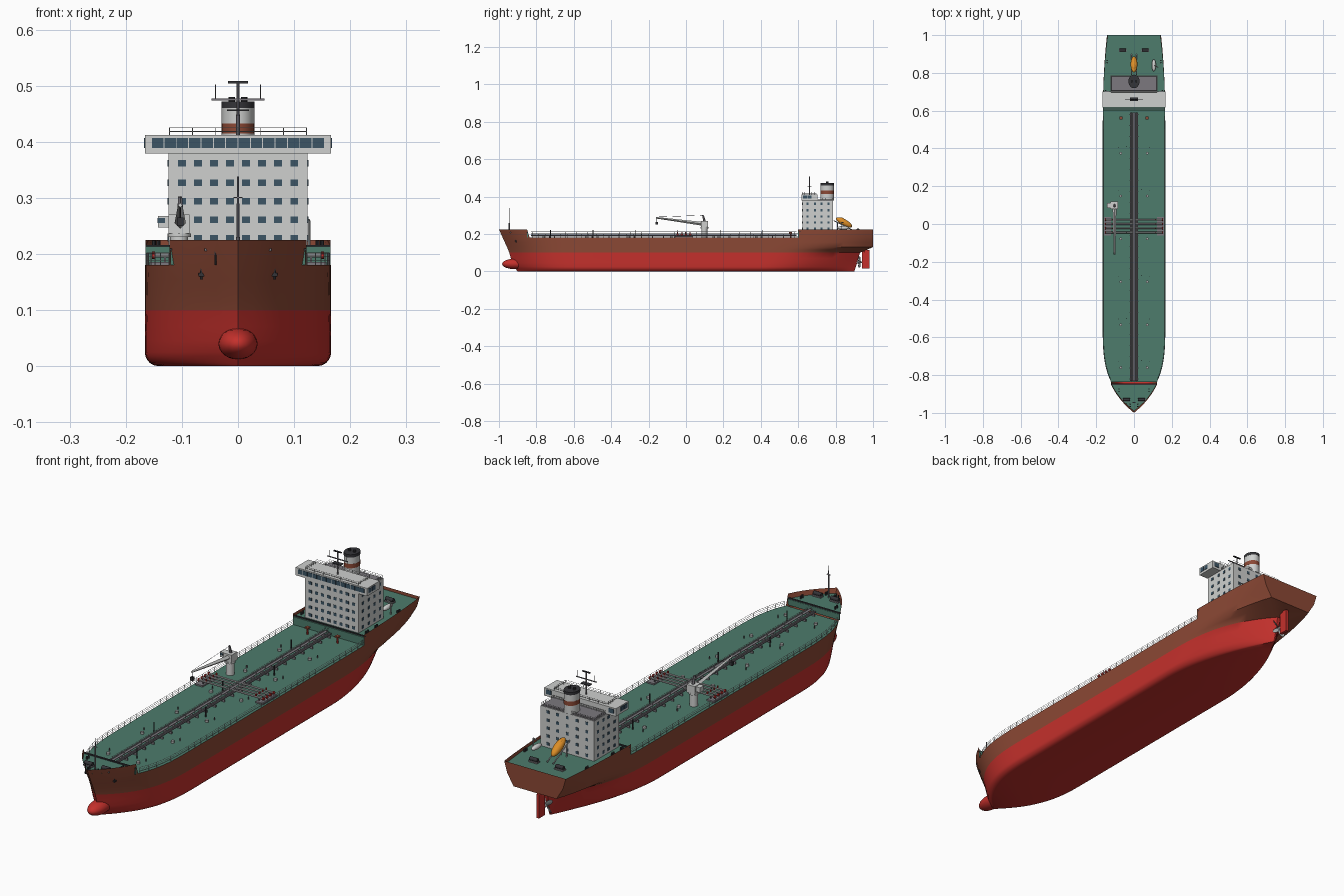
import bpy, bmesh, math
from mathutils import Vector, Matrix

cube = bpy.data.objects.get("Cube")
if cube:
    bpy.data.objects.remove(cube)


def material(name, r, g, b):
    m = bpy.data.materials.new(name)
    m.use_nodes = True
    m.diffuse_color = (r, g, b, 1)
    m.node_tree.nodes["Principled BSDF"].inputs["Base Color"].default_value = (r, g, b, 1)
    return m


RED, BROWN, GREEN, WHITE, GREY, DARK, GLASS, ORANGE, STEEL = range(9)
MATS = [material("antifouling red", .55, .03, .025), material("hull brown", .26, .065, .035),
        material("deck green", .075, .2, .15), material("house white", .62, .63, .62),
        material("pipe grey", .2, .19, .21), material("dark gear", .035, .035, .04),
        material("window blue", .045, .09, .13), material("lifeboat orange", .72, .27, .02),
        material("light steel", .42, .43, .43)]


def finish(name, bm, angle=35):
    bmesh.ops.recalc_face_normals(bm, faces=bm.faces)
    me = bpy.data.meshes.new(name)
    bm.to_mesh(me)
    bm.free()
    for m in MATS:
        me.materials.append(m)
    ob = bpy.data.objects.new(name, me)
    bpy.context.collection.objects.link(ob)
    bpy.ops.object.select_all(action='DESELECT')
    ob.select_set(True)
    bpy.context.view_layer.objects.active = ob
    bpy.ops.object.shade_smooth_by_angle(angle=math.radians(angle))
    return ob


def paint(verts, mat):
    for v in verts:
        for f in v.link_faces:
            f.material_index = mat


def box(bm, lo, hi, mat):
    lo, hi = Vector(lo), Vector(hi)
    m = Matrix.Translation((lo + hi) / 2) @ Matrix.Diagonal((*(hi - lo), 1))
    paint(bmesh.ops.create_cube(bm, size=1, matrix=m)["verts"], mat)


def tube(bm, a, b, r, mat, sides=8, r2=None):
    a, b = Vector(a), Vector(b)
    d = b - a
    m = Matrix.Translation((a + b) / 2) @ d.to_track_quat('Z', 'Y').to_matrix().to_4x4()
    paint(bmesh.ops.create_cone(bm, cap_ends=True, segments=sides, radius1=r,
                                radius2=r if r2 is None else r2, depth=d.length, matrix=m)["verts"], mat)


def ball(bm, c, size, mat, tilt=0):
    m = Matrix.Translation(c) @ Matrix.Rotation(tilt, 4, 'X') @ Matrix.Diagonal((*size, 1))
    paint(bmesh.ops.create_uvsphere(bm, u_segments=20, v_segments=12, radius=1, matrix=m)["verts"], mat)


# Hull form: height, stem y, bow fullness, stern y, stern width, stern fullness
FORM = [(0, -.90, 3, .90, .02, 1.8), (.03, -.925, 3.1, .91, .02, 2.2), (.1, -.945, 3.4, .93, .05, 3),
        (.13, -.957, 3.5, 1, .6, 3), (.18, -.98, 3.7, 1, .78, 3), (.225, -1, 3.7, 1, .86, 3)]
BEAM, BILGE, DECK, TOP = .166, .025, .18, .225


def hull_point(s, z):
    for a, b in zip(FORM, FORM[1:]):
        if z <= b[0]:
            break
    t = (z - a[0]) / (b[0] - a[0])
    stem, bow, stern, width, full = (p + (q - p) * t for p, q in zip(a[1:], b[1:]))
    k, y = 1, s
    if s < -.5:
        u = (s + 1) / .5
        k, y = 1 - (1 - u) ** bow, stem + (-.5 - stem) * u
    elif s > .4:
        v = (s - .4) / .6
        k, y = 1 - (1 - width) * v ** full, .4 + (stern - .4) * v
    inset = BILGE - math.sqrt(BILGE ** 2 - max(0, BILGE - z) ** 2)
    return Vector((k * (BEAM - inset), y, z))


BOW = [-1 + .025 * i for i in range(21)]
STERN = [.4 + .04 * i for i in range(16)]
STATIONS = BOW + [-.2, .1] + STERN
LEVELS = [0, .002, .006, .012, .018, .025, .045, .07, .1, .115, .13, .155, DECK, TOP]

# Hull shell with raised bulwarks at both ends
bm = bmesh.new()
flip = Vector((-1, 1, 1))
grid = {}
for side in (1, -1):
    for i, s in enumerate(STATIONS):
        for j, z in enumerate(LEVELS):
            p = hull_point(s, z)
            grid[side, i, j] = bm.verts.new(p * flip if side < 0 else p)
last = len(STATIONS) - 1
for j in range(len(LEVELS) - 1):
    quads = []
    for i in range(last):
        raised = STATIONS[i + 1] < -.849 or STATIONS[i] > .599
        if LEVELS[j] < DECK or raised:
            for d in (1, -1):
                quads.append([grid[d, i, j], grid[d, i + 1, j], grid[d, i + 1, j + 1], grid[d, i, j + 1]])
    quads.append([grid[1, last, j], grid[-1, last, j], grid[-1, last, j + 1], grid[1, last, j + 1]])
    for q in quads:
        bm.faces.new(q).material_index = RED if LEVELS[j] < .0999 else BROWN
for i in range(last):
    bm.faces.new([grid[1, i, 0], grid[1, i + 1, 0], grid[-1, i + 1, 0], grid[-1, i, 0]]).material_index = RED
bmesh.ops.remove_doubles(bm, verts=bm.verts, dist=.0002)
bmesh.ops.delete(bm, geom=[v for v in bm.verts if not v.link_faces], context='VERTS')
finish("hull", bm, 40)


# Decks follow the hull outline
def deck(name, z, first, end):
    bm = bmesh.new()
    rows = []
    for s in STATIONS:
        if first - .001 <= s <= end + .001:
            p = hull_point(s, z)
            rows.append((bm.verts.new(p), bm.verts.new(p * flip)))
    for a, b in zip(rows, rows[1:]):
        bm.faces.new([a[0], b[0], b[1], a[1]]).material_index = GREEN
    bmesh.ops.remove_doubles(bm, verts=bm.verts, dist=.0002)
    finish(name, bm)


deck("main_deck", DECK, -.85, .6)
deck("forecastle_deck", .205, -1, -.85)
deck("poop_deck", .212, .6, 1)
bm = bmesh.new()
box(bm, (-.12, -.85, DECK), (.12, -.845, .206), GREEN)
box(bm, (-.122, -.852, .206), (.122, -.845, .21), DARK)
box(bm, (-.165, .599, DECK), (.165, .603, .213), GREEN)
box(bm, (-.165, .606, .212), (.165, .612, .216), DARK)
finish("deck_breaks", bm)

# Bulb, rudder, propeller and anchors
bm = bmesh.new()
ball(bm, (0, -.915, .04), (.035, .068, .028), RED)
finish("bulbous_bow", bm, 60)
bm = bmesh.new()
box(bm, (-.006, .942, .016), (.006, .982, .115), RED)
tube(bm, (0, .955, .1), (0, .955, .14), .007, RED)
finish("rudder", bm)
bm = bmesh.new()
tube(bm, (0, .895, .05), (0, .94, .05), .009, STEEL, 12, .004)
for k in range(4):
    a = math.radians(45 + 90 * k)
    m = (Matrix.Translation((0, .927, .05)) @ Matrix.Rotation(a, 4, 'Y') @ Matrix.Translation((0, 0, .02))
         @ Matrix.Rotation(.6, 4, 'Z') @ Matrix.Diagonal((.011, .002, .02, 1)))
    paint(bmesh.ops.create_uvsphere(bm, u_segments=10, v_segments=6, radius=1, matrix=m)["verts"], STEEL)
finish("propeller", bm)
bm = bmesh.new()
for d in (1, -1):
    p = hull_point(-.937, .165)
    tube(bm, (d * p.x, p.y, .175), (d * p.x, p.y + .006, .155), .003, DARK)
    box(bm, (d * p.x - .006, p.y - .002, .16), (d * p.x + .006, p.y + .008, .166), DARK)
finish("anchors", bm)

# Edge railings
bm = bmesh.new()
for d in (1, -1):
    pts = [hull_point(-.84 + .04 * i, DECK) for i in range(37)]
    pts = [Vector((d * (p.x - .003), p.y, p.z)) for p in pts]
    for p in pts:
        tube(bm, p, p + Vector((0, 0, .022)), .0009, STEEL, 4)
    for a, b in zip(pts, pts[1:]):
        for h in (.008, .015, .022):
            tube(bm, a + Vector((0, 0, h)), b + Vector((0, 0, h)), .0007, STEEL, 4)
finish("deck_railings", bm)

# Centre pipe rack with walkway
bm = bmesh.new()
for x in (-.018, -.01, .01, .018):
    tube(bm, (x, -.83, .194), (x, .59, .194), .0035, GREY)
box(bm, (-.006, -.83, .2), (.006, .59, .202), GREY)
for i in range(25):
    y = -.82 + .0583 * i
    box(bm, (-.023, y - .002, DECK), (.023, y + .002, .19), GREY)
    for x in (-.006, .006):
        tube(bm, (x, y, .19), (x, y, .212), .0008, STEEL, 4)
for x in (-.006, .006):
    tube(bm, (x, -.83, .212), (x, .59, .212), .0008, STEEL, 4)
finish("pipe_rack", bm)

# Cross manifold with valves and drip trays
bm = bmesh.new()
for y in (-.045, -.022, 0, .022):
    tube(bm, (-.148, y, .198), (.148, y, .198), .004, STEEL)
    for d in (1, -1):
        tube(bm, (d * .148, y, .198), (d * .153, y, .198), .0065, RED, 10)
        tube(bm, (d * .115, y, .198), (d * .115, y, .21), .003, RED)
        box(bm, (d * .13 - .002, y - .003, DECK), (d * .13 + .002, y + .003, .195), GREY)
for d in (1, -1):
    box(bm, (d * .14 - .018, -.06, DECK), (d * .14 + .018, .037, .186), GREY)
finish("cargo_manifold", bm)

# Tank hatches, vents and light posts
bm = bmesh.new()
for k in range(6):
    y = .375 - .227 * k
    for x in (-.07, .07):
        tube(bm, (x, y, DECK), (x, y, .189), .007, STEEL, 12)
        tube(bm, (x * 1.2, y + .03, DECK), (x * 1.2, y + .03, .192), .002, GREY, 6)
    x = -.04 if k % 2 else .04
    tube(bm, (x, y + .035 - .227, DECK), (x, y + .035 - .227, .222), .0022, DARK, 6)
    tube(bm, (-x, y + .035, DECK), (-x, y + .035, .222), .0022, DARK, 6)
for x in (-.07, .07):
    tube(bm, (x, .56, DECK), (x, .56, .208), .004, RED)
    box(bm, (x - .008, .552, .204), (x + .008, .568, .21), BROWN)
finish("deck_fittings", bm)

# Deck crane
bm = bmesh.new()
tube(bm, (-.105, .098, DECK), (-.105, .098, .236), .016, WHITE, 16)
tube(bm, (-.105, .098, .23), (-.105, .098, .237), .021, WHITE, 16)
box(bm, (-.124, .08, .237), (-.086, .118, .27), WHITE)
box(bm, (-.143, .085, .247), (-.122, .112, .268), WHITE)
box(bm, (-.1435, .0845, .255), (-.13, .09, .264), GLASS)
tube(bm, (-.103, .085, .255), (-.103, -.16, .287), .01, WHITE, 4, .004)
tube(bm, (-.103, .1, .265), (-.103, .09, .302), .007, GREY, 6, .004)
tube(bm, (-.103, .09, .3), (-.103, -.158, .291), .0008, DARK, 4)
tube(bm, (-.103, -.156, .29), (-.103, -.156, .262), .001, DARK, 4)
box(bm, (-.109, -.162, .25), (-.097, -.15, .265), DARK)
finish("deck_crane", bm)

# Accommodation block, bridge and windows
bm = bmesh.new()
box(bm, (-.124, .622, .21), (.124, .785, .38), WHITE)
box(bm, (-.122, .703, .38), (.122, .783, .382), GREY)
box(bm, (-.166, .618, .379), (.166, .702, .412), WHITE)
for z in (.228, .261, .294, .327, .362):
    for k in range(8):
        x = -.1 + .0286 * k
        box(bm, (x - .007, .6205, z - .006), (x + .007, .623, z + .006), GLASS)
    for x in (-.09, -.045, 0, .045, .09):
        box(bm, (x - .006, .784, z - .006), (x + .006, .7865, z + .006), GLASS)
    for y in (.65, .69, .725, .762):
        for d in (1, -1):
            box(bm, (d * .124 - .0015, y - .006, z - .006), (d * .124 + .0015, y + .006, z + .006), GLASS)
for k in range(14):
    x = -.143 + .022 * k
    box(bm, (x - .0102, .6165, .389), (x + .0102, .619, .407), GLASS)
for d in (1, -1):
    for y in (.636, .66):
        box(bm, (d * .166 - .0015, y - .01, .389), (d * .166 + .0015, y + .01, .407), GLASS)
    box(bm, (d * .145 - .012, .701, .389), (d * .145 + .012, .7035, .407), GLASS)
finish("accommodation_block", bm)


# Roof railings
def rail_loop(bm, x, y0, y1, z, h):
    c = [(-x, y0), (x, y0), (x, y1), (-x, y1)]
    for (ax, ay), (bx, by) in zip(c, c[1:] + c[:1]):
        for k in (.5, 1):
            tube(bm, (ax, ay, z + h * k), (bx, by, z + h * k), .0007, STEEL, 4)
        for k in range(6):
            px, py = ax + (bx - ax) * k / 6, ay + (by - ay) * k / 6
            tube(bm, (px, py, z), (px, py, z + h), .0007, STEEL, 4)


bm = bmesh.new()
rail_loop(bm, .122, .622, .698, .412, .013)
rail_loop(bm, .121, .706, .782, .38, .013)
finish("roof_railings", bm)

# Banded funnel
bm = bmesh.new()
for z0, z1, r, mat in ((.38, .415, 1, WHITE), (.415, .433, 1.01, BROWN), (.433, .46, 1, WHITE), (.46, .472, 1.02, DARK)):
    m = Matrix.Translation((0, .755, (z0 + z1) / 2)) @ Matrix.Diagonal((.029 * r, .035 * r, 1, 1))
    paint(bmesh.ops.create_cone(bm, cap_ends=True, segments=24, radius1=1, radius2=1,
                                depth=z1 - z0, matrix=m)["verts"], mat)
for x in (-.011, .011):
    tube(bm, (x, .755, .47), (x, .755, .48), .006, DARK, 10)
finish("funnel", bm)

# Radar mast and foremast
bm = bmesh.new()
tube(bm, (0, .66, .412), (0, .66, .508), .0035, GREY, 8, .0025)
box(bm, (-.018, .657, .504), (.018, .663, .508), DARK)
box(bm, (-.047, .658, .474), (.047, .662, .477), GREY)
box(bm, (-.02, .65, .455), (.02, .67, .458), DARK)
for x in (-.04, .04):
    tube(bm, (x, .66, .476), (x, .66, .502), .001, GREY, 4)
finish("radar_mast", bm)
bm = bmesh.new()
tube(bm, (0, -.945, .205), (0, -.945, .338), .0035, GREY, 8, .0015)
box(bm, (-.008, -.947, .3), (.008, -.943, .302), GREY)
finish("foremast", bm)

# Lifeboat on its ramp and rescue boat under its davit
bm = bmesh.new()
ball(bm, (0, .845, .262), (.018, .048, .017), ORANGE, -.5)
ball(bm, (0, .833, .278), (.01, .016, .01), ORANGE, -.5)
for x in (-.014, .014):
    tube(bm, (x, .79, .272), (x, .9, .216), .0025, STEEL, 6)
    tube(bm, (x, .81, .212), (x, .81, .262), .0025, STEEL, 6)
finish("lifeboat", bm)
bm = bmesh.new()
ball(bm, (.105, .84, .233), (.011, .032, .01), WHITE)
tube(bm, (.127, .83, .212), (.127, .83, .26), .0025, STEEL, 6)
tube(bm, (.127, .83, .26), (.105, .84, .262), .0025, STEEL, 6)
finish("rescue_boat", bm)

# Winches and bollards
bm = bmesh.new()
for cx, cy, z in ((.06, .92, .212), (.04, -.93, .205)):
    for d in (1, -1):
        x = cx * d
        box(bm, (x - .02, cy - .01, z), (x + .02, cy + .01, z + .005), GREY)
        tube(bm, (x - .018, cy, z + .011), (x + .018, cy, z + .011), .008, DARK, 12)
for x, y, z in ((.142, .86, .212), (.15, .7, .212), (.15, .64, .212), (.08, -.88, .205), (.02, -.96, .205)):
    for d in (1, -1):
        for k in (-.006, .006):
            tube(bm, (x * d, y + k, z), (x * d, y + k, z + .012), .0035, DARK)
finish("mooring_gear", bm)
